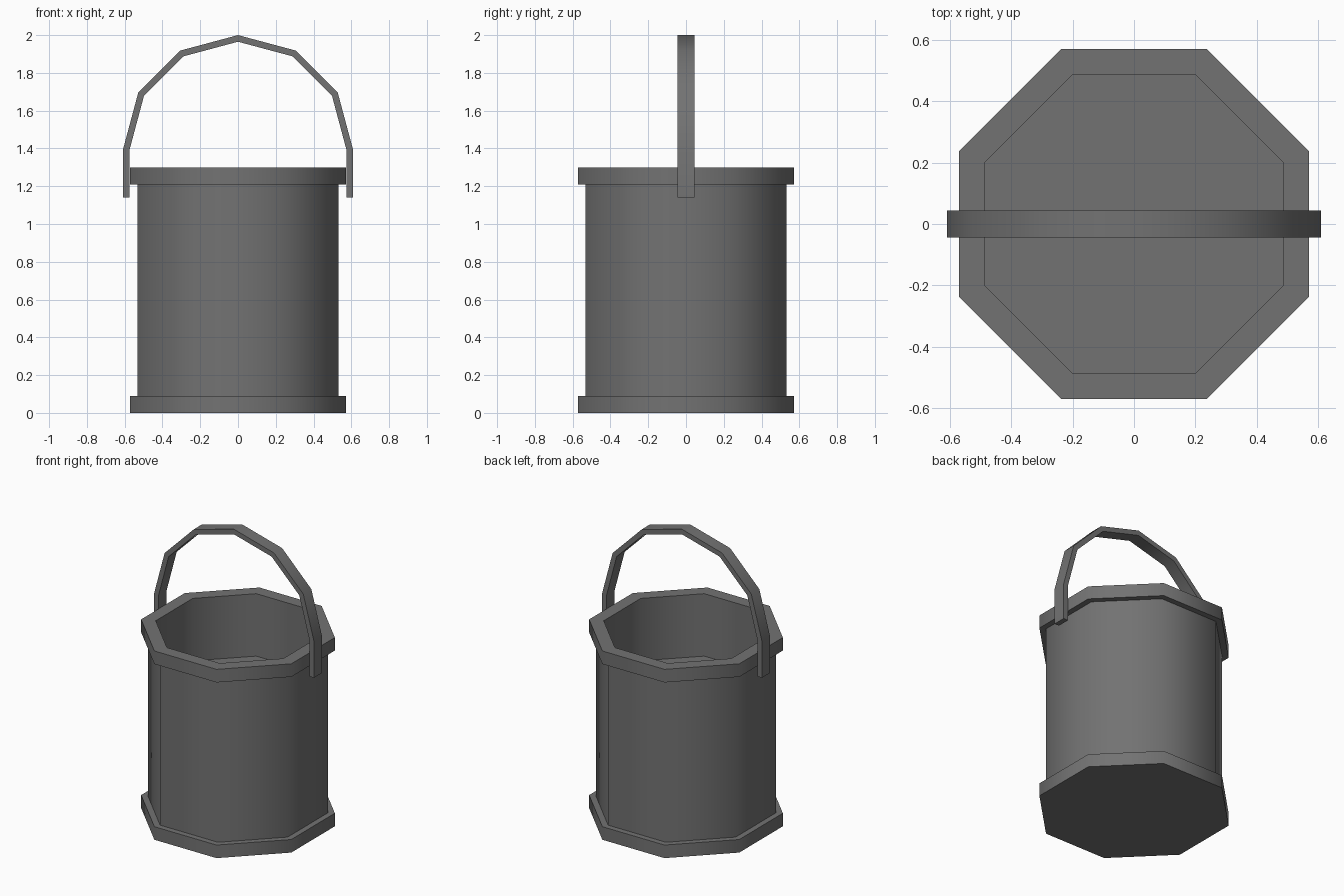
import bpy, bmesh
from math import sin, cos, pi, radians

if "Cube" in bpy.data.objects:
    bpy.data.objects.remove(bpy.data.objects["Cube"])

SIDES = 8
metal = bpy.data.materials.new("dark_metal")
metal.diffuse_color = (0.17, 0.17, 0.17, 1)
metal.use_nodes = True
metal.node_tree.nodes["Principled BSDF"].inputs["Base Color"].default_value = metal.diffuse_color


def finish(name, bm):
    """Turn a bmesh into a named object, smooth except at hard edges."""
    bmesh.ops.recalc_face_normals(bm, faces=bm.faces[:])
    mesh = bpy.data.meshes.new(name)
    bm.to_mesh(mesh)
    bm.free()
    mesh.materials.append(metal)
    ob = bpy.data.objects.new(name, mesh)
    bpy.context.collection.objects.link(ob)
    bpy.ops.object.select_all(action='DESELECT')
    ob.select_set(True)
    bpy.context.view_layer.objects.active = ob
    bpy.ops.object.shade_smooth_by_angle(angle=radians(50))
    return ob


def lathe(name, profile):
    """Octagonal solid from (distance to flat, z) points, capped at both ends."""
    bm = bmesh.new()
    rings = []
    for apothem, z in profile:
        r = apothem / cos(pi / SIDES)
        angles = [2 * pi * (i + 0.5) / SIDES for i in range(SIDES)]
        rings.append([bm.verts.new((r * cos(a), r * sin(a), z)) for a in angles])
    for low, high in zip(rings, rings[1:]):
        for i in range(SIDES):
            j = (i + 1) % SIDES
            bm.faces.new((low[i], low[j], high[j], high[i]))
    bm.faces.new(rings[0])
    bm.faces.new(rings[-1])
    return finish(name, bm)


# Pail: base band, wall, rim band, inner wall and inner floor
lathe("pail", [(0.572, 0), (0.572, 0.09), (0.533, 0.09), (0.533, 1.21),
               (0.572, 1.21), (0.572, 1.30), (0.486, 1.30), (0.486, 0.87)])


# Handle: flat strap following a half circle with straight ends
def strap_path(r):
    arc = [(r * cos(pi * i / 6), 1.39 + r * sin(pi * i / 6)) for i in range(7)]
    return [(r, 1.14)] + arc + [(-r, 1.14)]


bm = bmesh.new()
sections = []
for (xo, zo), (xi, zi) in zip(strap_path(0.61), strap_path(0.575)):
    corners = [(xo, -0.044, zo), (xo, 0.044, zo), (xi, 0.044, zi), (xi, -0.044, zi)]
    sections.append([bm.verts.new(c) for c in corners])
for a, b in zip(sections, sections[1:]):
    for i in range(4):
        j = (i + 1) % 4
        bm.faces.new((a[i], a[j], b[j], b[i]))
bm.faces.new(sections[0])
bm.faces.new(sections[-1])
finish("handle", bm)
